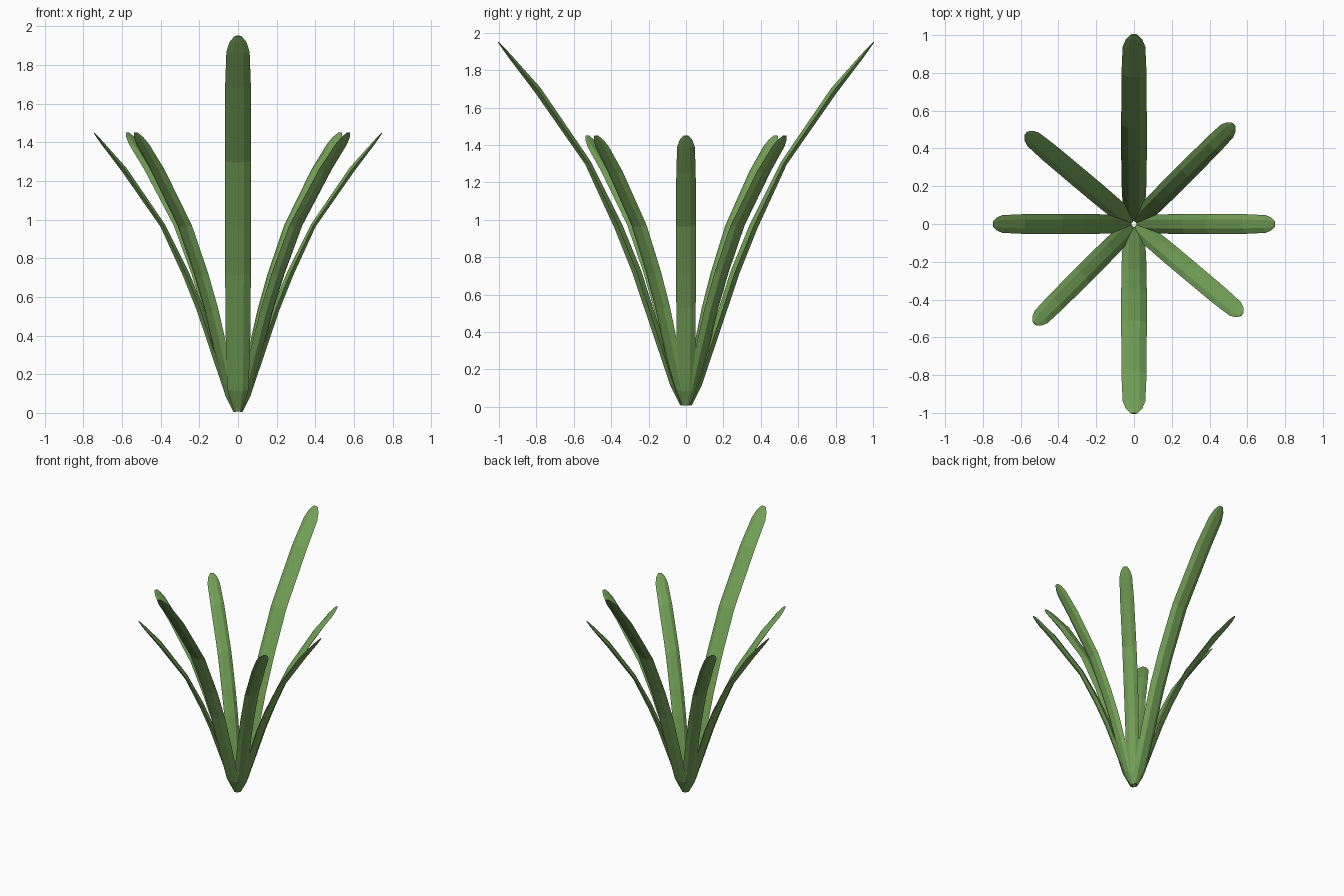
import bpy, bmesh, math
from mathutils import Vector

if "Cube" in bpy.data.objects:
    bpy.data.objects.remove(bpy.data.objects["Cube"])

green = bpy.data.materials.new("leaf green")
green.diffuse_color = (0.175, 0.36, 0.098, 1)
green.use_nodes = True
green.node_tree.nodes["Principled BSDF"].inputs["Base Color"].default_value = green.diffuse_color

# Leaf centreline and section: distance out, height, half width, half thickness
PROFILE = [
    (0.018, 0.008, 0.016, 0.006),
    (0.050, 0.090, 0.043, 0.014),
    (0.118, 0.300, 0.050, 0.017),
    (0.195, 0.535, 0.052, 0.019),
    (0.270, 0.720, 0.053, 0.018),
    (0.390, 0.970, 0.053, 0.013),
    (0.590, 1.260, 0.052, 0.015),
    (0.697, 1.390, 0.047, 0.008),
    (0.727, 1.427, 0.034, 0.005),
    (0.746, 1.450, 0.014, 0.002),
]
# Flattened six-sided section: across, through
SECTION = [(-1, 0), (-0.45, -1), (0.45, -1), (1, 0), (0.45, 1), (-0.45, 1)]


def leaf(name, angle, length=1.0, width=1.0):
    """Closed tapering blade that leans outward at the given angle."""
    bm = bmesh.new()
    a = math.radians(angle)
    out = Vector((math.cos(a), math.sin(a), 0))
    side = Vector((-math.sin(a), math.cos(a), 0))
    up = Vector((0, 0, 1))
    spine = [(out * r + up * z) * length for r, z, w, t in PROFILE]
    rings = []
    for i, (r, z, w, t) in enumerate(PROFILE):
        tangent = (spine[min(i + 1, len(spine) - 1)] - spine[max(i - 1, 0)]).normalized()
        normal = tangent.cross(side)
        rings.append([bm.verts.new(spine[i] + side * (u * w * width) + normal * (v * t * width))
                      for u, v in SECTION])
    n = len(SECTION)
    for lo, hi in zip(rings, rings[1:]):
        for k in range(n):
            bm.faces.new((lo[k], lo[(k + 1) % n], hi[(k + 1) % n], hi[k]))
    bm.faces.new(rings[0])
    bm.faces.new(rings[-1])
    bmesh.ops.recalc_face_normals(bm, faces=bm.faces)
    mesh = bpy.data.meshes.new(name)
    bm.to_mesh(mesh)
    bm.free()
    mesh.materials.append(green)
    bpy.context.collection.objects.link(bpy.data.objects.new(name, mesh))


# Six short leaves, then the two tall ones at front and back
for i, angle in enumerate((0, 45, 140, 180, 225, -40)):
    leaf(f"short_leaf_{i + 1}", angle)
leaf("tall_leaf_front", -90, 1.345, 1.28)
leaf("tall_leaf_back", 90, 1.345, 1.28)
